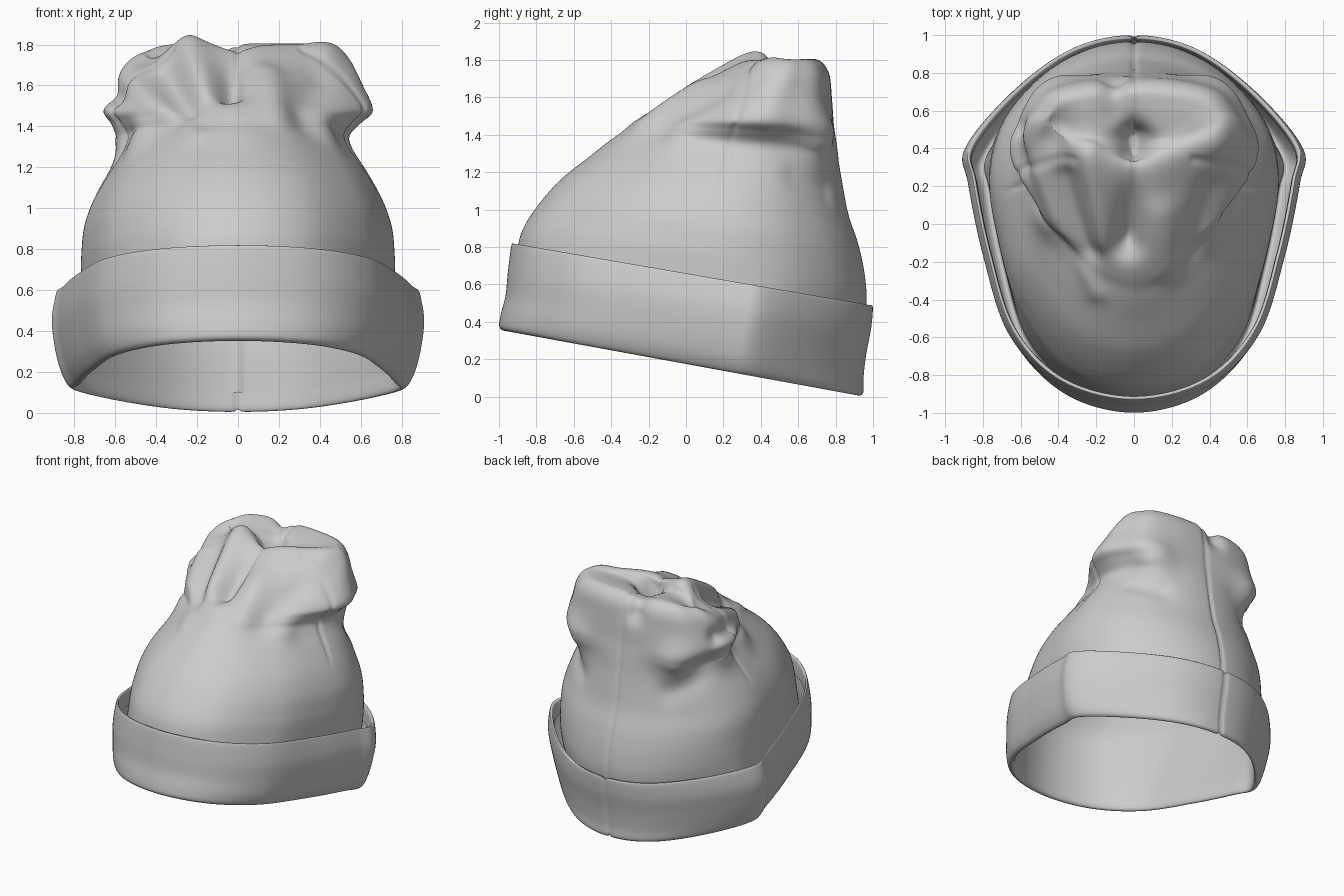
import bpy, bmesh, math
from mathutils import Vector

N = 256  # segments around

# Half outlines (x >= 0, front to back): cuff, lower crown, gathered top
OUTLINES = [
    [(0, -1), (.43, -.9), (.73, -.62), (.88, -.2), (.97, .2), (.985, .4), (.7, .71), (.36, .93), (0, 1)],
    [(0, -1), (.45, -.88), (.8, -.5), (.95, -.1), (1, .25), (.9, .55), (.65, .8), (.34, .95), (0, 1)],
    [(0, -1), (.34, -.82), (.66, -.48), (.93, -.05), (1, .25), (.93, .52), (.76, .82), (.4, .97), (0, 1)],
]

# Rings: z front, z back, y front, y back, half width, outline kind
CUFF = [
    (.45, .10, -.93, .92, .79, 0), (.375, .025, -.945, .915, .785, 0),
    (.352, .005, -.97, .928, .80, 0), (.375, .025, -.998, .95, .83, 0),
    (.44, .10, -.99, .95, .865, 0), (.54, .23, -.965, .965, .893, 0),
    (.66, .36, -.953, .99, .905, 0), (.80, .472, -.935, 1.0, .885, 0),
    (.818, .487, -.922, .988, .872, 0), (.80, .47, -.912, .975, .86, 0),
    (.70, .38, -.915, .965, .855, 0),
]
CROWN = [
    (.45, .10, -.93, .92, .79, 0), (.60, .30, -.92, .935, .78, .3),
    (.80, .50, -.90, .965, .77, .8), (.92, .66, -.86, .955, .765, 1),
    (1.05, .82, -.77, .92, .75, 1.05), (1.17, .97, -.66, .87, .70, 1.1),
    (1.28, 1.12, -.52, .84, .625, 1.2), (1.36, 1.24, -.42, .82, .56, 1.4),
    (1.41, 1.32, -.35, .81, .545, 1.6), (1.46, 1.39, -.29, .80, .60, 1.8),
    (1.51, 1.46, -.22, .79, .66, 2), (1.60, 1.60, -.08, .78, .61, 2),
    (1.70, 1.73, .10, .765, .55, 2), (1.78, 1.80, .25, .71, .48, 2),
    (1.80, 1.80, .33, .63, .40, 2), (1.78, 1.78, .39, .53, .28, 2),
    (1.76, 1.76, .438, .442, .002, 2),
]

# Cloth folds: start, end, radius, push along the normal
FOLDS = [
    ((0, .44, 1.75), (-.04, -.1, 1.57), .075, -.11),      # front valley
    ((0, .44, 1.77), (-.08, .58, 1.8), .09, -.04),        # top valley
    ((.15, .05, 1.66), (.2, -.25, 1.46), .09, .03),
    ((-.24, .37, 1.81), (-.17, -.1, 1.6), .08, .05),      # left peak ridge
    ((-.38, .22, 1.7), (-.26, -.15, 1.48), .08, -.05),
    ((-.54, .25, 1.64), (-.22, -.38, 1.38), .06, .035),
    ((-.46, .42, 1.8), (-.42, .5, 1.8), .11, -.07),       # sunken left shoulder
    ((-.62, .2, 1.57), (-.6, .5, 1.55), .06, -.05),
    ((.47, .33, 1.8), (.45, .4, 1.8), .09, .03),          # right peak
    ((.42, .15, 1.65), (.33, -.1, 1.48), .10, -.03),
    ((.55, .62, 1.2), (.4, .78, 1.12), .08, -.03),        # back dents
    ((-.55, .62, 1.24), (-.4, .78, 1.16), .08, -.03),
    ((-.1, .72, 1.8), (-.1, .77, 1.7), .07, -.05),
]
# Bulges that soften the waist: at, radius, push
BULGES = [
    ((.42, .72, 1.36), .14, .06), ((-.42, .72, 1.36), .14, .06),
    ((-.52, .35, 1.34), .11, .06), ((-.48, .02, 1.36), .11, .05),
    ((.42, -.05, 1.38), .10, .035),
]
FOLDS += [(p, (p[0], p[1] + .01, p[2]), r, d) for p, r, d in BULGES]


def spline(a, b, c, d, t):
    return [.5 * (2 * q + (r - p) * t + (2 * p - 5 * q + 4 * r - s) * t * t
                  + (3 * q - p - 3 * r + s) * t ** 3) for p, q, r, s in zip(a, b, c, d)]


def sample_outline(half):
    loop = half + [(-x, y) for x, y in half[-2:0:-1]]
    n = len(loop)
    result = []
    for j in range(N):
        u = j / N * n
        i = int(u)
        result.append(spline(*[loop[(i + k) % n] for k in (-1, 0, 1, 2)], u - i))
    return result


SHAPES = [sample_outline(o) for o in OUTLINES]


def fold_offset(p):
    total = 0
    for a, b, r, d in FOLDS:
        a, b = Vector(a), Vector(b)
        ab = b - a
        t = max(0, min(1, (p - a).dot(ab) / ab.length_squared))
        total += d * math.exp(-(p - a - ab * t).length_squared / (r * r))
    return total


def seam_offset(p):
    groove = 0
    if p.y > .44 or p.z > 1.6:                 # centre seam, back and top front
        groove = math.exp(-(p.x / .012) ** 2)
    if abs(p.x) > .3:                          # side seams
        fade = max(0, min(1, (p.z - 1.05) / .2))
        side = p.y - (.25 + .25 * (p.z - 1.4))
        groove = max(groove, fade * math.exp(-(side / .013) ** 2))
    return -.014 * groove


def loft(name, levels, steps, folded):
    bm = bmesh.new()
    rings = []
    last = len(levels) - 1
    for k in range(last * steps + 1):
        i = min(k // steps, last - 1)
        pick = [levels[max(0, min(last, i + o))] for o in (-1, 0, 1, 2)]
        zf, zb, yf, yb, w, kind = spline(*pick, k / steps - i)
        kind = max(0, min(2, kind))
        s = min(int(kind), 1)
        f = kind - s
        ring = []
        for (x0, y0), (x1, y1) in zip(SHAPES[s], SHAPES[s + 1]):
            x, y = x0 + (x1 - x0) * f, y0 + (y1 - y0) * f
            ring.append(bm.verts.new((w * x, (yf + yb) / 2 + y * (yb - yf) / 2,
                                      zf + (zb - zf) * (y + 1) / 2)))
        rings.append(ring)
    for a, b in zip(rings, rings[1:]):
        for j in range(N):
            n = (j + 1) % N
            bm.faces.new((a[j], a[n], b[n], b[j]))
    if folded:
        bm.faces.new(rings[-1])
    bm.normal_update()
    # push folds and stitched seams into the cloth
    moves = []
    for v in bm.verts:
        d = seam_offset(v.co)
        if folded and v.co.z > .9:
            d += fold_offset(v.co)
        moves.append((v, v.normal * d))
    for v, m in moves:
        v.co += m
        v.co.z = max(0, v.co.z)
    # relax the cloth a little
    if folded:
        upper = [v for v in bm.verts if v.co.z > 1.2]
        for _ in range(2):
            bmesh.ops.smooth_vert(bm, verts=upper, factor=.5,
                                  use_axis_x=True, use_axis_y=True, use_axis_z=True)
    mesh = bpy.data.meshes.new(name)
    bm.to_mesh(mesh)
    bm.free()
    for p in mesh.polygons:
        p.use_smooth = True
    obj = bpy.data.objects.new(name, mesh)
    bpy.context.collection.objects.link(obj)
    return obj


# Turned-up brim
loft("folded_cuff", CUFF, 6, False)

# Slouchy crown
loft("gathered_crown", CROWN, 7, True)
